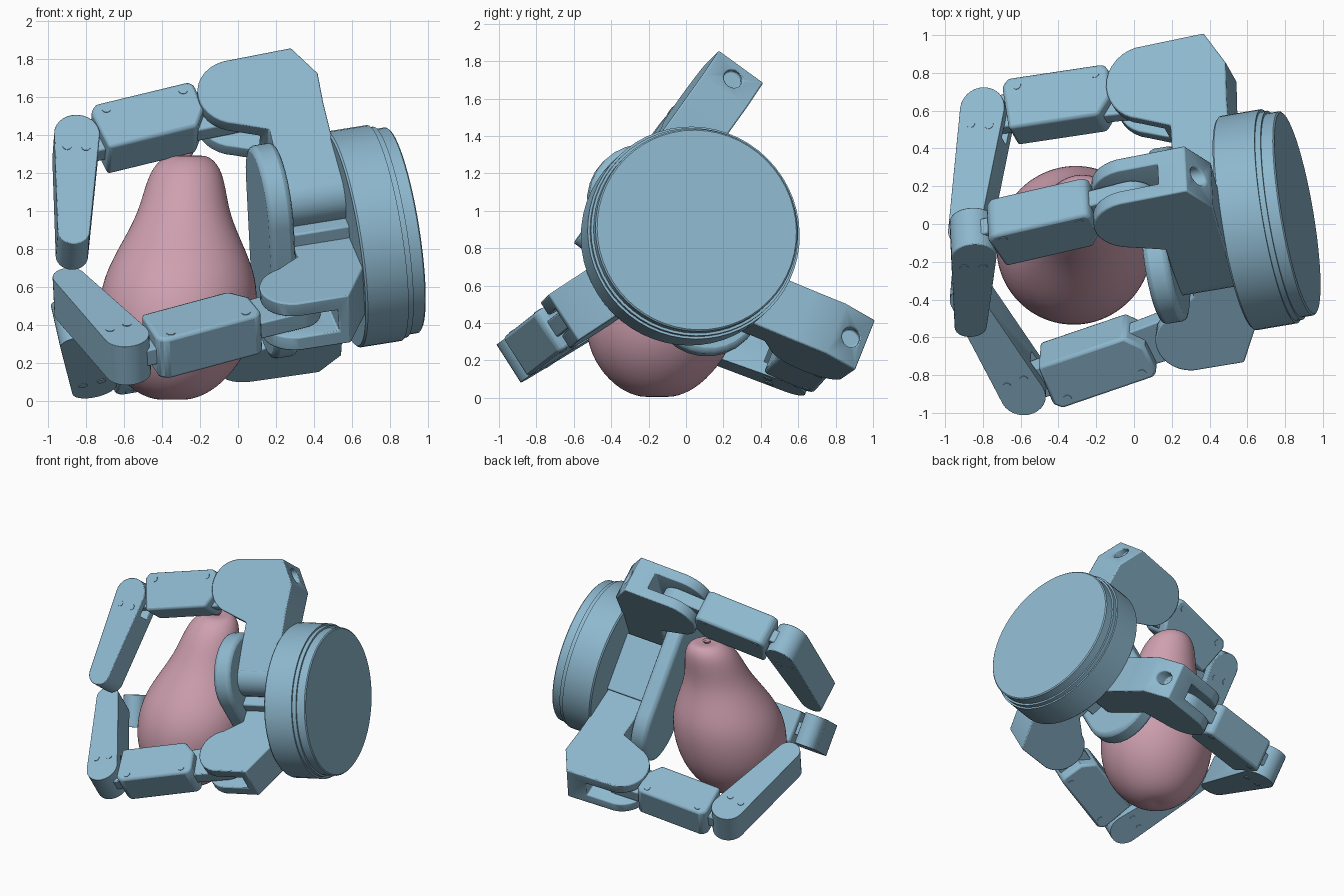
import bpy, bmesh, math
from mathutils import Vector, Matrix

if "Cube" in bpy.data.objects:
    bpy.data.objects.remove(bpy.data.objects["Cube"])


def material(name, rgb):
    m = bpy.data.materials.new(name)
    m.use_nodes = True
    m.diffuse_color = (*rgb, 1)
    m.node_tree.nodes["Principled BSDF"].inputs["Base Color"].default_value = (*rgb, 1)
    return m


BLUE = material("steel blue", (0.27, 0.48, 0.62))
PINK = material("dusty pink", (0.62, 0.35, 0.43))

# Hand axis, pointing out of the mounting cap, and the cap centre
AXIS = Vector((0.973, 0.165, 0.155)).normalized()
CAP = Vector((0.88, 0.06, 0.90))


def frame(y, z):
    """Local axes: radial, distance from the cap toward the fingertips, width."""
    d = Vector((-(y * AXIS.y + z * AXIS.z) / AXIS.x, y, z)).normalized()
    m = Matrix((d, -AXIS, AXIS.cross(d))).transposed().to_4x4()
    m.translation = CAP
    return m


def finish(bm, name, m, mat, bevel=0, angle=35, cutters=(), smooth=0):
    bmesh.ops.recalc_face_normals(bm, faces=bm.faces)
    me = bpy.data.meshes.new(name)
    bm.to_mesh(me)
    bm.free()
    ob = bpy.data.objects.new(name, me)
    bpy.context.collection.objects.link(ob)
    ob.matrix_world = m
    me.materials.append(mat)
    for c in cutters:
        c.hide_render = True
        c.hide_set(True)
        mod = ob.modifiers.new("cut", 'BOOLEAN')
        mod.operation, mod.solver, mod.object = 'DIFFERENCE', 'EXACT', c
    if bevel:
        b = ob.modifiers.new("edge", 'BEVEL')
        b.width, b.segments, b.limit_method = bevel, 2, 'ANGLE'
        b.angle_limit = math.radians(40)
    if smooth:
        sub = ob.modifiers.new("round", 'SUBSURF')
        sub.levels = sub.render_levels = smooth
    bpy.ops.object.select_all(action='DESELECT')
    ob.select_set(True)
    bpy.context.view_layer.objects.active = ob
    bpy.ops.object.shade_smooth_by_angle(angle=math.radians(angle))
    return ob


def prism(name, pts, w0, w1, m, bevel=0.0, cutters=()):
    """Extrude a (radial, axial) outline across the width."""
    bm = bmesh.new()
    f = bm.faces.new([bm.verts.new((p[0], p[1], w0)) for p in pts])
    up = bmesh.ops.extrude_face_region(bm, geom=[f])["geom"]
    bmesh.ops.translate(bm, vec=(0, 0, w1 - w0),
                        verts=[v for v in up if isinstance(v, bmesh.types.BMVert)])
    return finish(bm, name, m, BLUE, bevel, cutters=cutters)


def arc(c, r, a0, a1, n=14):
    steps = [math.radians(a0 + (a1 - a0) * i / n) for i in range(n + 1)]
    return [(c[0] + r * math.cos(a), c[1] + r * math.sin(a)) for a in steps]


def circle(c, r, n=24):
    return arc(c, r, 0, 360, n)[:-1]


def capsule(c1, r1, c2, r2):
    """Outline wrapped around two circles."""
    v = Vector(c2) - Vector(c1)
    a = math.degrees(math.atan2(v.y, v.x))
    t = math.degrees(math.acos((r1 - r2) / v.length))
    return arc(c1, r1, a + t, a + 360 - t) + arc(c2, r2, a - t, a + t)


def rings(name, rows, m, mat, sides, center=lambda z: (0, 0), smooth=0):
    """Stack of circles (height, radius) skinned into a closed body."""
    bm = bmesh.new()
    loops = [[bm.verts.new((x, y, z)) for x, y in circle(center(z), r, sides)]
             for z, r in rows]
    for a, b in zip(loops, loops[1:]):
        for i in range(sides):
            j = (i + 1) % sides
            bm.faces.new((a[i], a[j], b[j], b[i]))
    bm.faces.new(loops[0])
    bm.faces.new(loops[-1])
    return finish(bm, name, m, mat, angle=60 if smooth else 25, smooth=smooth)


# Mounting drum with stepped rim, local z running from cap to palm
center_frame = frame(-0.85, -0.53)
TURN = Matrix.Rotation(-math.pi / 2, 4, 'X')
rings("mounting_drum", [(0.015, 0.54), (0.022, 0.548), (0.085, 0.548), (0.085, 0.562),
                        (0.115, 0.562), (0.115, 0.575), (0.335, 0.575), (0.345, 0.565)],
      center_frame @ TURN, BLUE, 56)


# Palm: a long rounded plate on a square neck
def across(name, outline, s0, s1, bevel):
    prism(name, outline, s0, s1, center_frame @ TURN, bevel)


across("palm_plate", capsule((0, -0.315), 0.3, (0, 0.315), 0.3), 0.65, 0.785, 0.03)
across("palm_neck", [(-0.2, -0.22), (0.22, -0.22), (0.22, 0.22), (-0.2, 0.22)], 0.32, 0.66, 0.01)


def finger(name, d, r0, w, joint, tip, hub, radius, shoulder, bored, near):
    m = frame(*d) @ Matrix.Translation((0, 0, w))
    knuckle = Vector((r0 + hub[0], hub[1]))
    joint, tip = Vector(joint), Vector(tip)

    # Base link: rounded swivel post, leg, forked knuckle, sloped shoulder
    rings(name + "_post", [(0.33, 0.147), (0.66, 0.147)],
          m @ Matrix.Translation((r0, 0, 0)) @ TURN, BLUE, 32)
    shape = [(r0, 0.34), (r0, 0.66), (knuckle.x - 0.27, 0.645)]
    shape += arc(knuckle, radius, 165, 8)
    shape += [(r0 + r, s) for r, s in shoulder]
    c0, c1 = knuckle.x - 0.25, knuckle.y - 0.19
    slot = [(c0, c1), (c0 + 0.7, c1), (c0 + 0.7, c1 + 0.6), (c0, c1 + 0.6)]
    cutters = [prism(name + "_slot_cutter", slot, -0.065, 0.065, m)]
    if bored:
        bore = m @ Matrix.Translation((r0 + 0.775, 0.2, 0)) @ TURN
        cutters.append(rings(name + "_bore_cutter", [(0, 0.052), (0.24, 0.052)], bore, BLUE, 24))
    prism(name + "_base", shape, -0.147, 0.147, m, 0.008, cutters)

    # Middle link: block with a tongue into each joint
    along = joint - knuckle
    length = along.length
    along.normalize()
    out = Vector((along.y, -along.x))

    def at(t, q):
        return knuckle + along * (t * length) + out * q

    prism(name + "_tongue", capsule(knuckle, 0.13, joint, 0.09), -0.05, 0.05, m, 0.008)
    block = [at(near, -0.04), at(near, 0.12), at(near + 0.03, 0.15), at(0.83, 0.15),
             at(0.87, 0.11), at(0.85, -0.14), at(near + 0.08, -0.14)]
    prism(name + "_middle", block, -0.125, 0.125, m, 0.018)

    # Fingertip: tapered link, forked on the inner side of its joint
    fork = circle(joint - along * 0.05 - out * 0.05, 0.11)
    prism(name + "_tip", capsule(joint, 0.12, tip, 0.085), -0.12, 0.12, m, 0.02,
          [prism(name + "_fork_cutter", fork, -0.055, 0.055, m)])

    # Screw heads on both sides
    reach = (tip - joint).normalized()
    side = Vector((reach.y, -reach.x))
    spots = [(at(near + 0.08, 0.1), 0.125), (at(0.78, 0.1), 0.125)]
    spots += [(joint + reach * 0.09 + side * q, 0.12) for q in (-0.05, 0.05)]
    for i, (c, h) in enumerate(spots):
        for k, z in (("a", h), ("b", -h)):
            prism(f"{name}_screw_{i}{k}", circle(c, 0.024, 12), z - 0.004, z + 0.004, m)


SPREAD = ((0.645, 0.76), 0.208, [(0.866, 0.418), (0.68, 0.316), (0.48, 0.33)], True, 0.22)
FIXED = ((0.585, 0.725), 0.185, [(0.77, 0.475), (0.52, 0.34)], False, 0.255)
finger("upper_finger", (0.58, 0.815), 0.094, 0.295, (0.655, 1.642), (0.04, 1.8), *SPREAD)
finger("back_finger", (0.92, -0.39), 0.242, -0.135, (0.905, 1.645), (0.23, 1.81), *SPREAD)
finger("front_finger", (-0.85, -0.53), 0, 0, (0.762, 1.675), (0.12, 1.84), *FIXED)


# Pear leaning gently backward
def lean(z):
    return -0.345 + 0.06 * z, -0.155 + 0.16 * z * z


pear = [(0.01, 0.02), (0.0, 0.08), (0.04, 0.2), (0.16, 0.325), (0.32, 0.405), (0.52, 0.425),
        (0.68, 0.395), (0.83, 0.32), (0.98, 0.245), (1.12, 0.215), (1.23, 0.18),
        (1.295, 0.11), (1.285, 0.04)]
rings("pear", pear, Matrix(), PINK, 24, lean, 2)
rings("pear_stem", [(1.25, 0.025), (1.29, 0.025), (1.305, 0.032), (1.312, 0.02)],
      Matrix(), PINK, 12, lean)
